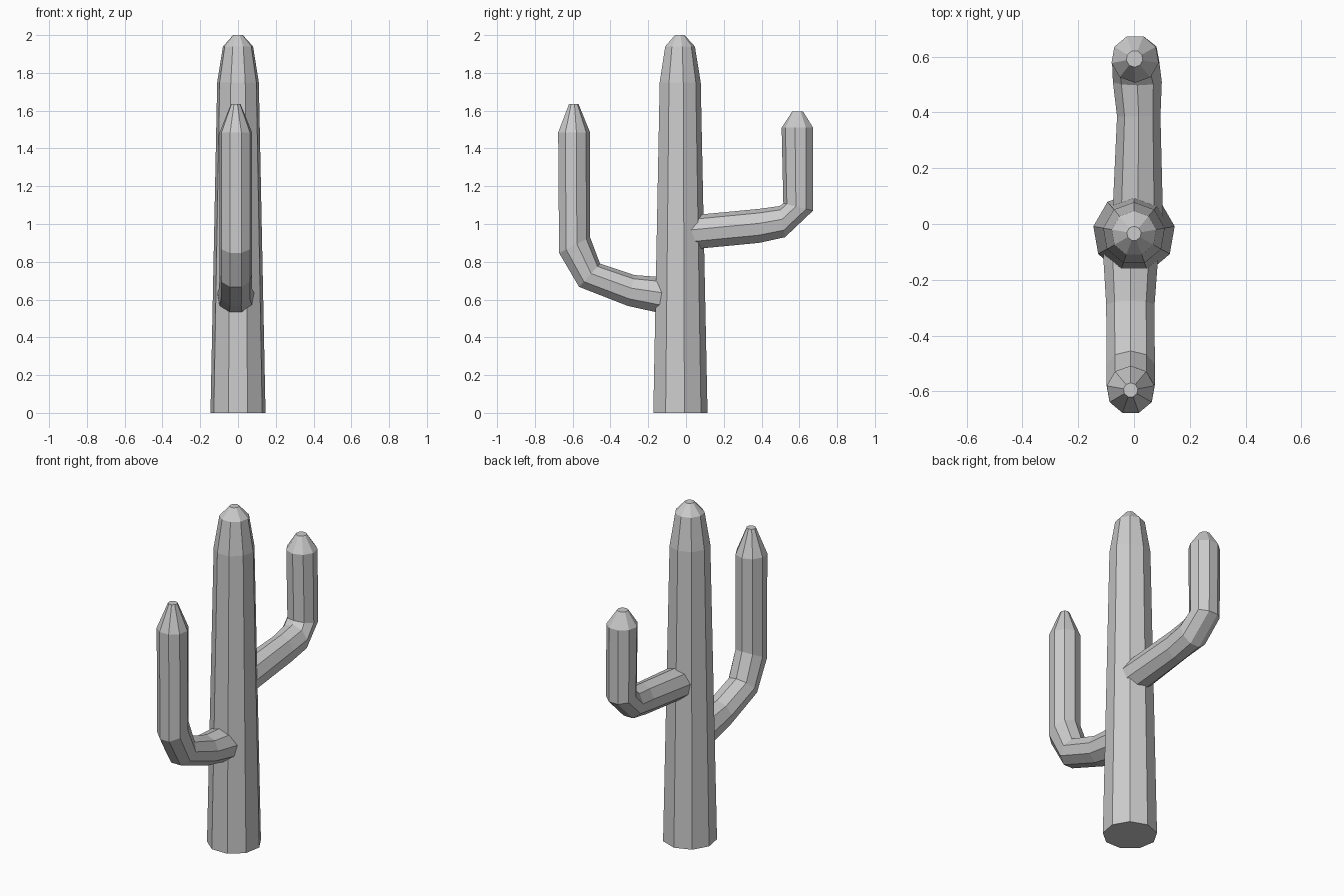
import bpy, bmesh, math

if "Cube" in bpy.data.objects:
    bpy.data.objects.remove(bpy.data.objects["Cube"])

SIDES = 9
FLAT = math.cos(math.pi / SIDES)


def tube(name, rings):
    """Nine-sided capped tube. Each ring: (outer y, outer z, inner y, inner z, x centre, x radius).
    A flat side lies at the outer point and a corner at the inner point."""
    bm = bmesh.new()
    loops = []
    for oy, oz, iy, iz, cx, r in rings:
        loop = []
        for k in range(SIDES):
            a = math.pi / 2 + 2 * math.pi * k / SIDES
            t = (math.sin(a) + FLAT) / (1 + FLAT)
            loop.append(bm.verts.new((cx + r * math.cos(a), oy + (iy - oy) * t, oz + (iz - oz) * t)))
        loops.append(loop)
    for a, b in zip(loops, loops[1:]):
        for k in range(SIDES):
            n = (k + 1) % SIDES
            bm.faces.new((a[k], a[n], b[n], b[k]))
    bm.faces.new(loops[0])
    bm.faces.new(loops[-1])
    bmesh.ops.recalc_face_normals(bm, faces=bm.faces)
    mesh = bpy.data.meshes.new(name)
    bm.to_mesh(mesh)
    bm.free()
    obj = bpy.data.objects.new(name, mesh)
    bpy.context.collection.objects.link(obj)
    return obj


def level(y, z, r, cx=0.0, side=-1):
    """Horizontal ring whose flat side faces -y or +y."""
    return (y + side * r * FLAT, z, y - side * r, z, cx, r)


# Tapered trunk with a blunt tip
tube("trunk", [level(-0.034, z, r) for z, r in
               ((0, 0.148), (1.75, 0.112), (1.94, 0.081), (2.0, 0.026))])

# Lower arm, bending forwards and up
tube("front_arm", [
    (-0.05, 0.51, -0.05, 0.71, -0.012, 0.101),
    (-0.143, 0.53, -0.148, 0.72, -0.012, 0.098),
    (-0.307, 0.566, -0.275, 0.73, -0.013, 0.088),
    (-0.566, 0.667, -0.455, 0.79, -0.012, 0.088),
    (-0.672, 0.847, -0.508, 0.93, -0.012, 0.088),
    level(-0.595, 1.485, 0.087, -0.012),
    level(-0.595, 1.635, 0.026, -0.012),
])

# Upper arm, bending backwards and up
tube("back_arm", [
    (0.0, 0.863, 0.0, 1.043, 0.013, 0.093),
    (0.386, 0.90, 0.386, 1.08, 0.017, 0.079),
    (0.524, 0.93, 0.497, 1.095, 0.012, 0.089),
    (0.672, 1.07, 0.515, 1.11, 0.006, 0.086),
    level(0.592, 1.51, 0.086, 0.004, 1),
    level(0.592, 1.595, 0.03, 0.002, 1),
])
